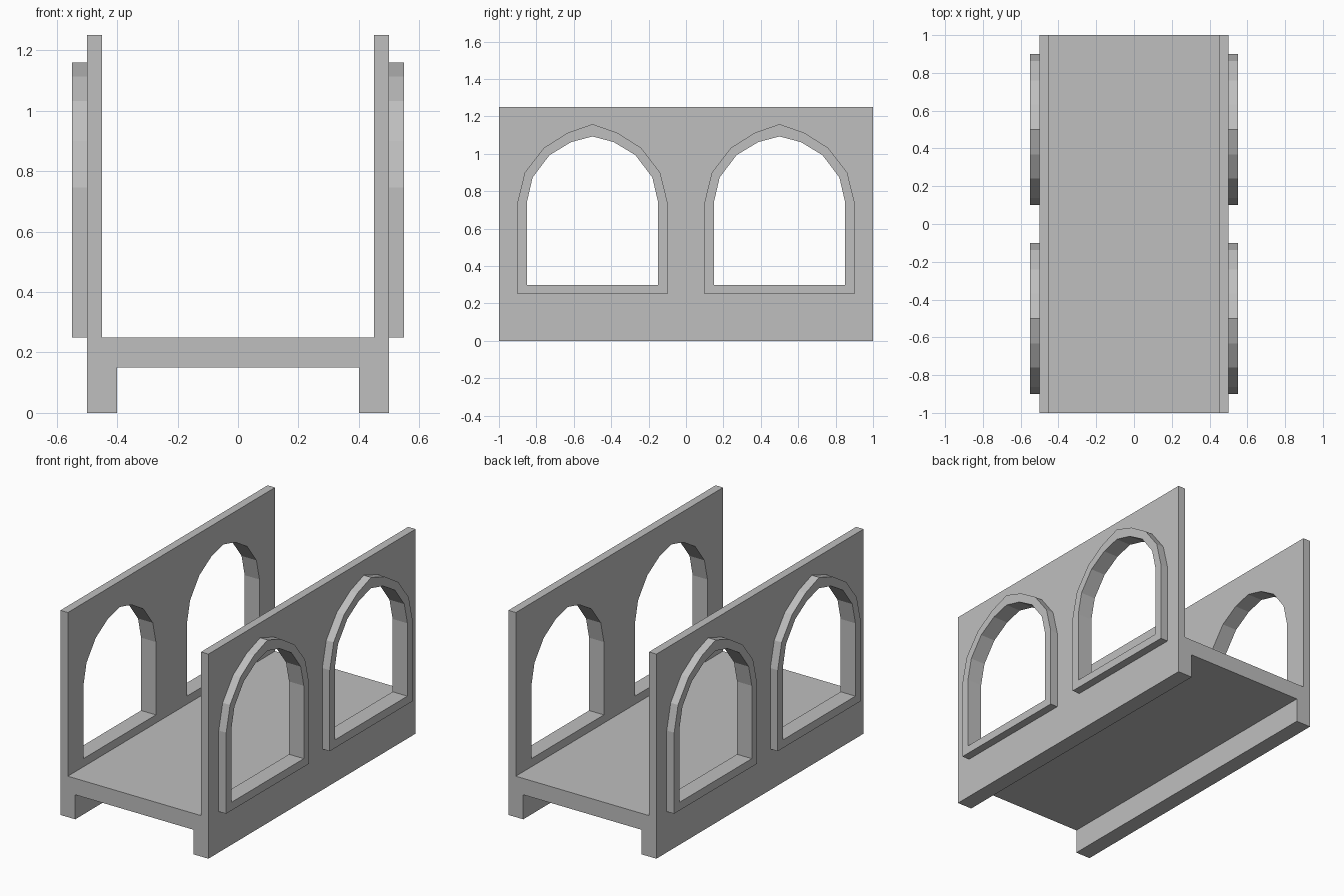
import bpy
import bmesh
from mathutils import Vector

cube = bpy.data.objects.get("Cube")
if cube:
    bpy.data.objects.remove(cube, do_unlink=True)

# Single stone colour
STONE = (0.52, 0.52, 0.52, 1.0)
stone = bpy.data.materials.new("stone_grey")
stone.use_nodes = True
stone.diffuse_color = STONE
stone.node_tree.nodes["Principled BSDF"].inputs["Base Color"].default_value = STONE


def prism(name, points, offset):
    """Extrude a closed 3D outline along the offset vector."""
    bm = bmesh.new()
    face = bm.faces.new([bm.verts.new(p) for p in points])
    extruded = bmesh.ops.extrude_face_region(bm, geom=[face])["geom"]
    verts = [g for g in extruded if isinstance(g, bmesh.types.BMVert)]
    bmesh.ops.translate(bm, verts=verts, vec=Vector(offset))
    bmesh.ops.recalc_face_normals(bm, faces=bm.faces)
    mesh = bpy.data.meshes.new(name)
    bm.to_mesh(mesh)
    bm.free()
    mesh.materials.append(stone)
    obj = bpy.data.objects.new(name, mesh)
    bpy.context.collection.objects.link(obj)
    return obj


def mirrored(half):
    """Complete a right-hand half outline with its mirror image."""
    return half + [(-a, b) for a, b in reversed(half) if a > 0]


def arch(name, half, x, y, depth):
    return prism(name, [(x, y + a, z) for a, z in mirrored(half)], (depth, 0, 0))


def cut(obj, cutters):
    """Apply boolean differences to an object."""
    for cutter in cutters:
        mod = obj.modifiers.new("opening", 'BOOLEAN')
        mod.operation = 'DIFFERENCE'
        mod.solver = 'EXACT'
        mod.object = cutter
    graph = bpy.context.evaluated_depsgraph_get()
    mesh = bpy.data.meshes.new_from_object(obj.evaluated_get(graph))
    obj.modifiers.clear()
    obj.data = mesh


# Half outlines of the pointed arches: (distance from centre, height)
outer = [(0.4, 0.25), (0.4, 0.745), (0.862, 0.9), (0.76, 1.032), (0.632, 1.113), (0.5, 1.159)]
outer = outer[:2] + [(a - 0.5, z) for a, z in outer[2:]]
inner = [(0.35, 0.3), (0.35, 0.745), (0.32, 0.874), (0.23, 0.993), (0.114, 1.063), (0, 1.093)]

# Deck, side walls and footings as one extruded cross-section
section = [(0.4, 0.15), (0.4, 0), (0.5, 0), (0.5, 1.25), (0.45, 1.25), (0.45, 0.25)]
body = prism("bridge_body", [(x, -1, z) for x, z in mirrored(section)], (0, 2, 0))

# Arched openings and their raised surrounds
bays = {"front": -0.5, "back": 0.5}
cutters = {k: arch(k + "_opening_cutter", inner, -1, y, 2) for k, y in bays.items()}
cut(body, cutters.values())
for bay, y in bays.items():
    for side, x in (("left", 0.5), ("right", -0.55)):
        frame = arch(f"{bay}_{side}_window_frame", outer, x, y, 0.05)
        cut(frame, [cutters[bay]])

for cutter in cutters.values():
    bpy.data.objects.remove(cutter, do_unlink=True)
